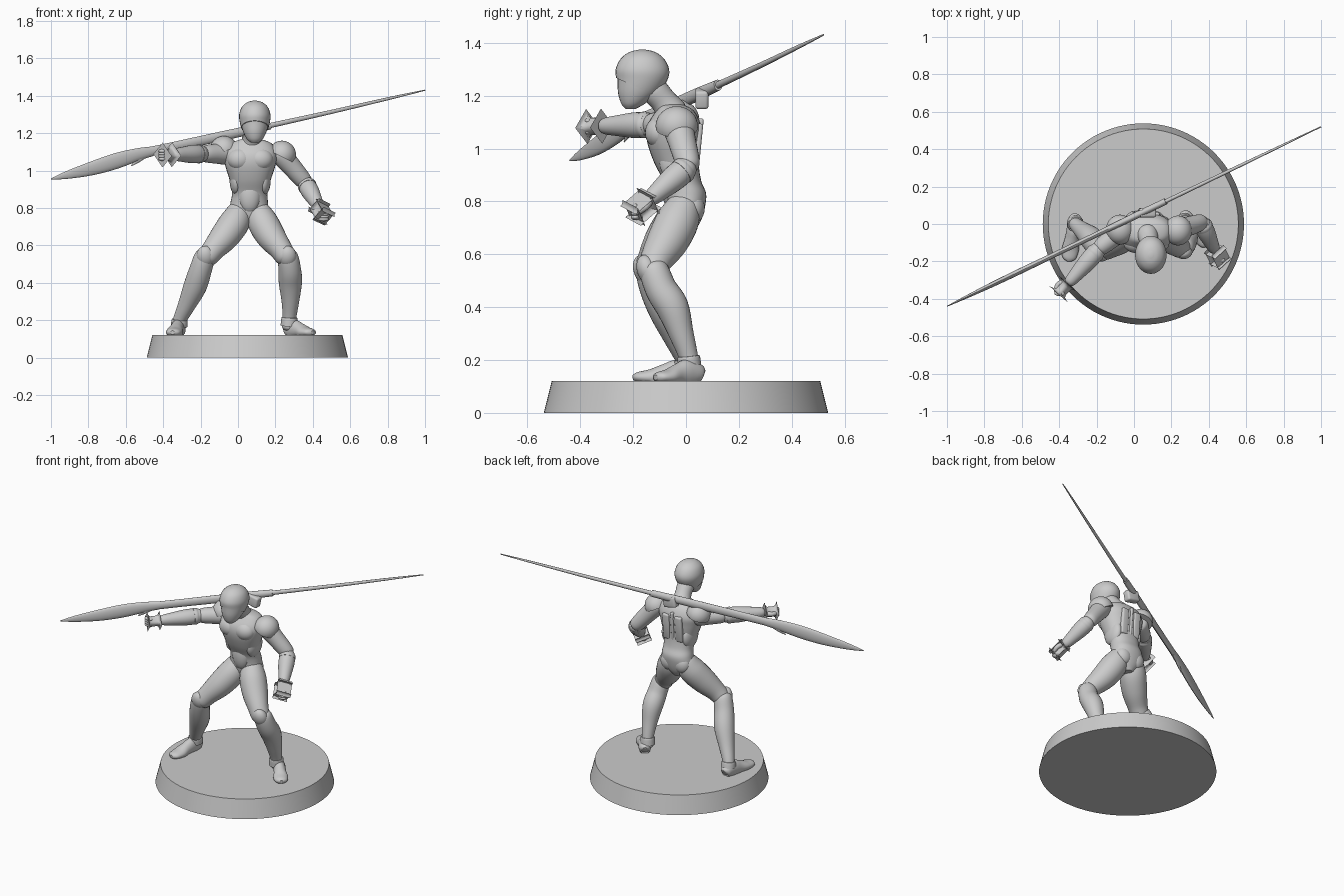
import bpy, bmesh
from math import sin, cos, pi
from mathutils import Vector as V, Matrix

if "Cube" in bpy.data.objects:
    bpy.data.objects.remove(bpy.data.objects["Cube"])


def finish(name, bm):
    bmesh.ops.recalc_face_normals(bm, faces=bm.faces)
    me = bpy.data.meshes.new(name)
    bm.to_mesh(me)
    bm.free()
    ob = bpy.data.objects.new(name, me)
    bpy.context.collection.objects.link(ob)
    return ob


def catmull(p0, p1, p2, p3, t):
    return [0.5 * (2 * b + (c - a) * t + (2 * a - 5 * b + 4 * c - d) * t * t + (3 * b - a - 3 * c + d) * t ** 3)
            for a, b, c, d in zip(p0, p1, p2, p3)]


# loft rows of (x, y, z, half width, half depth) into a closed smooth body
def loft(name, rows, ref=(1, 0, 0), flat=False, n=28, steps=5, power=1.0, floor=None):
    rows = [list(r) if len(r) == 5 else list(r) + [r[3]] for r in rows]
    pts = []
    for i in range(len(rows) - 1):
        q = [rows[max(i - 1, 0)], rows[i], rows[i + 1], rows[min(i + 2, len(rows) - 1)]]
        pts += [catmull(*q, k / steps) for k in range(steps)]
    pts.append(rows[-1])
    bm = bmesh.new()
    rings = []
    for i, p in enumerate(pts):
        tan = V(pts[min(i + 1, len(pts) - 1)][:3]) - V(pts[max(i - 1, 0)][:3])
        tan = V((0, 0, 1)) if flat else tan.normalized()
        a = V(ref) - tan * tan.dot(V(ref))
        a.normalize()
        b = tan.cross(a)
        ring = []
        for k in range(n):
            c, s = cos(2 * pi * k / n), sin(2 * pi * k / n)
            c, s = [abs(v) ** power * (1 if v > 0 else -1) for v in (c, s)]
            co = V(p[:3]) + a * c * max(p[3], .001) + b * s * max(p[4], .001)
            if floor is not None:
                co.z = max(co.z, floor)
            ring.append(bm.verts.new(co))
        rings.append(ring)
    for r, q in zip(rings, rings[1:]):
        for k in range(n):
            bm.faces.new((r[k], r[(k + 1) % n], q[(k + 1) % n], q[k]))
    bm.faces.new(rings[0])
    bm.faces.new(rings[-1])
    return finish(name, bm)


# limb with rounded ends
def limb(name, rows):
    first, last = list(rows[0]), list(rows[-1])
    d0 = (V(rows[0][:3]) - V(rows[1][:3])).normalized() * first[3] * .5
    d1 = (V(rows[-1][:3]) - V(rows[-2][:3])).normalized() * last[3] * .5
    start = (*(V(first[:3]) + d0), first[3] * .3)
    end = (*(V(last[:3]) + d1), last[3] * .3)
    return loft(name, [start, *rows, end])


# ellipsoid whose local z follows "axis"; optionally trimmed flat at local z = cut
def blob(name, loc, radii, axis=(0, 0, 1), cut=None):
    bm = bmesh.new()
    bmesh.ops.create_uvsphere(bm, u_segments=28, v_segments=18, radius=1)
    if cut is not None:
        res = bmesh.ops.bisect_plane(bm, geom=bm.verts[:] + bm.edges[:] + bm.faces[:],
                                     plane_co=(0, 0, cut), plane_no=(0, 0, 1), clear_inner=True)
        bmesh.ops.edgeloop_fill(bm, edges=[e for e in res['geom_cut'] if isinstance(e, bmesh.types.BMEdge)])
    rot = V((0, 0, 1)).rotation_difference(V(axis)).to_matrix().to_4x4()
    bm.transform(Matrix.Translation(loc) @ rot @ Matrix.Diagonal((*radii, 1)))
    return finish(name, bm)


def box(name, loc, size, axis=(0, 0, 1), bevel=.01):
    bm = bmesh.new()
    bmesh.ops.create_cube(bm, size=1)
    rot = V((0, 0, 1)).rotation_difference(V(axis)).to_matrix().to_4x4()
    bm.transform(Matrix.Translation(loc) @ rot @ Matrix.Diagonal((*size, 1)))
    bmesh.ops.bevel(bm, geom=bm.edges[:], offset=bevel, segments=3, affect='EDGES', profile=.5)
    return finish(name, bm)


# round tapered base
bm = bmesh.new()
bmesh.ops.create_cone(bm, cap_ends=True, segments=96, radius1=.538, radius2=.508, depth=.12,
                      matrix=Matrix.Translation((.05, 0, .06)))
finish("base", bm)

# torso, chest, belly and hips
loft("torso", [(.07, -.06, 1.17, .045, .04), (.07, -.042, 1.145, .11, .07), (.068, -.045, 1.09, .142, .1),
               (.066, -.048, 1.03, .135, .1), (.065, -.037, .95, .11, .085), (.063, -.015, .88, .095, .072),
               (.06, .0, .83, .1, .076), (.058, 0, .78, .103, .072), (.056, 0, .73, .07, .058),
               (.055, 0, .69, .025, .035)], flat=True, power=.88)
for side, s in (("left", 1), ("right", -1)):
    blob(f"{side}_chest_plate", (.066 + s * .055, -.1, 1.06), (.068, .055, .06))
    blob(f"{side}_glute", (.058 + s * .048, .025, .775), (.055, .046, .06))
    box(f"{side}_back_panel", (.066 + s * .045, .042, 1.01), (.05, .03, .17), (0, .1, 1))
    blob(f"{side}_flank", (.065 + s * .075, -.03, .95), (.035, .07, .08))
blob("belly_plate", (.062, -.052, .87), (.06, .045, .1))
box("spine", (.065, .04, .99), (.02, .03, .25), (0, .1, 1), .008)

# neck and helmet
limb("neck", [(.07, -.05, 1.13, .058), (.08, -.085, 1.18, .05), (.088, -.13, 1.23, .05)])
head = [(-.21, 1.15, .022, .02), (-.2, 1.17, .045, .047), (-.182, 1.21, .066, .078), (-.167, 1.26, .079, .096),
        (-.165, 1.3, .082, .1), (-.165, 1.34, .068, .081), (-.165, 1.365, .04, .048), (-.165, 1.374, .01, .012)]
loft("face", [(.09, y, z, a * .96, b * .96) for y, z, a, b in head], flat=True)
shell = loft("helmet", [(.09, y, z, a * 1.02, b * 1.01) for y, z, a, b in head], flat=True)
bm = bmesh.new()
bm.from_mesh(shell.data)
cut = bmesh.ops.bisect_plane(bm, geom=bm.verts[:] + bm.edges[:] + bm.faces[:], plane_co=(.09, -.26, 1.265),
                             plane_no=(0, .45, 1), clear_inner=True)
bmesh.ops.edgeloop_fill(bm, edges=[e for e in cut['geom_cut'] if isinstance(e, bmesh.types.BMEdge)])
bm.to_mesh(shell.data)
bm.free()

# shoulder pads
blob("left_shoulder_pad", (.235, -.035, 1.085), (.075, .08, .075), (.45, 0, .9), -.15)
blob("right_shoulder_pad", (-.075, -.03, 1.11), (.075, .08, .075), (-.35, 0, .95), -.1)

# arms
arms = {"left": [(.22, -.035, 1.1), (.36, .01, .935), (.43, -.135, .81)],
        "right": [(-.06, -.03, 1.09), (-.185, -.13, 1.09), (-.345, -.31, 1.085)]}
for side, pts in arms.items():
    sh, el, wr = map(V, pts)
    limb(f"{side}_upper_arm", [(*sh, .055), (*sh.lerp(el, .5), .052), (*el, .042)])
    limb(f"{side}_forearm", [(*el, .04), (*el.lerp(wr, .3), .049), (*el.lerp(wr, .7), .04), (*wr, .029)])
    d = (wr - el).normalized()
    c = el.lerp(wr, .12)
    loft(f"{side}_elbow_cuff", [(*(c - d * .012), .045), (*c, .05), (*(c + d * .015), .05)])
    box(f"{side}_hand", wr + d * .05, (.055, .06, .075), d, .018)
    side_dir = d.cross(V((0, 0, 1))).normalized()
    inner = side_dir * (1 if side == "right" else -1)
    limb(f"{side}_thumb", [(*(wr + d * .015 + inner * .02), .014), (*(wr + d * .05 + inner * .036), .014),
                           (*(wr + d * .085 + inner * .022), .011)])
    for k in range(4):
        f = wr + d * .08 + V((0, 0, .021 - .014 * k))
        blob(f"{side}_finger_{k + 1}", f, (.028, .016, .011))

# legs: thigh path, shin path
legs = {"left": ([(.105, 0, .8), (.13, -.03, .73), (.175, -.07, .65), (.228, -.112, .58), (.26, -.13, .53)],
                 [(.265, -.125, .55), (.277, -.095, .47), (.28, -.052, .4), (.28, -.018, .3), (.275, .01, .21),
                  (.272, .015, .16)], (.262, .055), (.4, -.115)),
        "right": ([(.01, 0, .8), (-.015, -.03, .73), (-.07, -.08, .65), (-.13, -.122, .58), (-.17, -.142, .53)],
                  [(-.175, -.138, .55), (-.2, -.115, .47), (-.23, -.075, .38), (-.275, -.035, .28), (-.312, -.002, .2),
                   (-.315, .005, .16)], (-.312, .045), (-.35, -.2))}
for side, (thigh, shin, heel, toe) in legs.items():
    limb(f"{side}_thigh", [(*p, r) for p, r in zip(thigh, (.055, .08, .078, .062, .052))])
    limb(f"{side}_shin", [(*p, r) for p, r in zip(shin, (.052, .06, .062, .047, .036, .036))])
    blob(f"{side}_knee_pad", V(shin[0]) + V((0, -.02, -.01)), (.048, .04, .06), (0, -.35, 1))
    a, b = V(shin[4]), V(shin[5])
    loft(f"{side}_ankle_cuff", [(*a.lerp(b, t), r) for t, r in ((-.1, .037), (0, .043), (.8, .045))])
    heel, toe = V((*heel, .14)), V((*toe, .14))
    rows = [(*(heel.lerp(toe, t) + V((0, 0, dz))), w, h) for t, w, h, dz in (
        (0, .02, .02, .005), (.06, .035, .038, .01), (.3, .037, .052, .01), (.5, .038, .042, .004),
        (.72, .045, .03, -.004), (.92, .036, .02, -.005), (1, .012, .01, -.006))]
    loft(f"{side}_foot", rows, floor=.119, ref=(1, .3, 0))


# long spear slung across the back
def on_line(x, z, h, t):
    return (x, .04 + .48 * x, z, h, t)


spear = dict(ref=(0, 0, 1), steps=3, n=16)
loft("spear_blade", [on_line(*r) for r in (
    (-1, .955, .002, .002), (-.92, .975, .02, .007), (-.78, 1.012, .037, .013), (-.65, 1.052, .042, .015),
    (-.54, 1.085, .034, .015), (-.46, 1.103, .026, .014))], **spear)
loft("spear_barb", [on_line(-.5, 1.085, .018, .01), on_line(-.535, 1.058, .016, .008),
                    on_line(-.57, 1.025, .002, .002)], **spear)
loft("spear_grip", [on_line(*r) for r in (
    (-.5, 1.095, .026, .014), (-.35, 1.127, .025, .014), (-.15, 1.17, .026, .015), (.0, 1.203, .025, .018),
    (.17, 1.24, .021, .017))], **spear)
loft("spear_tail", [on_line(*r) for r in (
    (.15, 1.236, .014, .011), (.5, 1.314, .011, .009), (.8, 1.384, .008, .006), (1, 1.43, .003, .003))], **spear)
box("spear_mount", (.07, .06, 1.19), (.09, .05, .07), (.2, 0, 1), .012)

# smooth shading with crisp edges
for ob in bpy.data.objects:
    ob.select_set(True)
    bpy.context.view_layer.objects.active = ob
bpy.ops.object.shade_smooth_by_angle(angle=.6)
